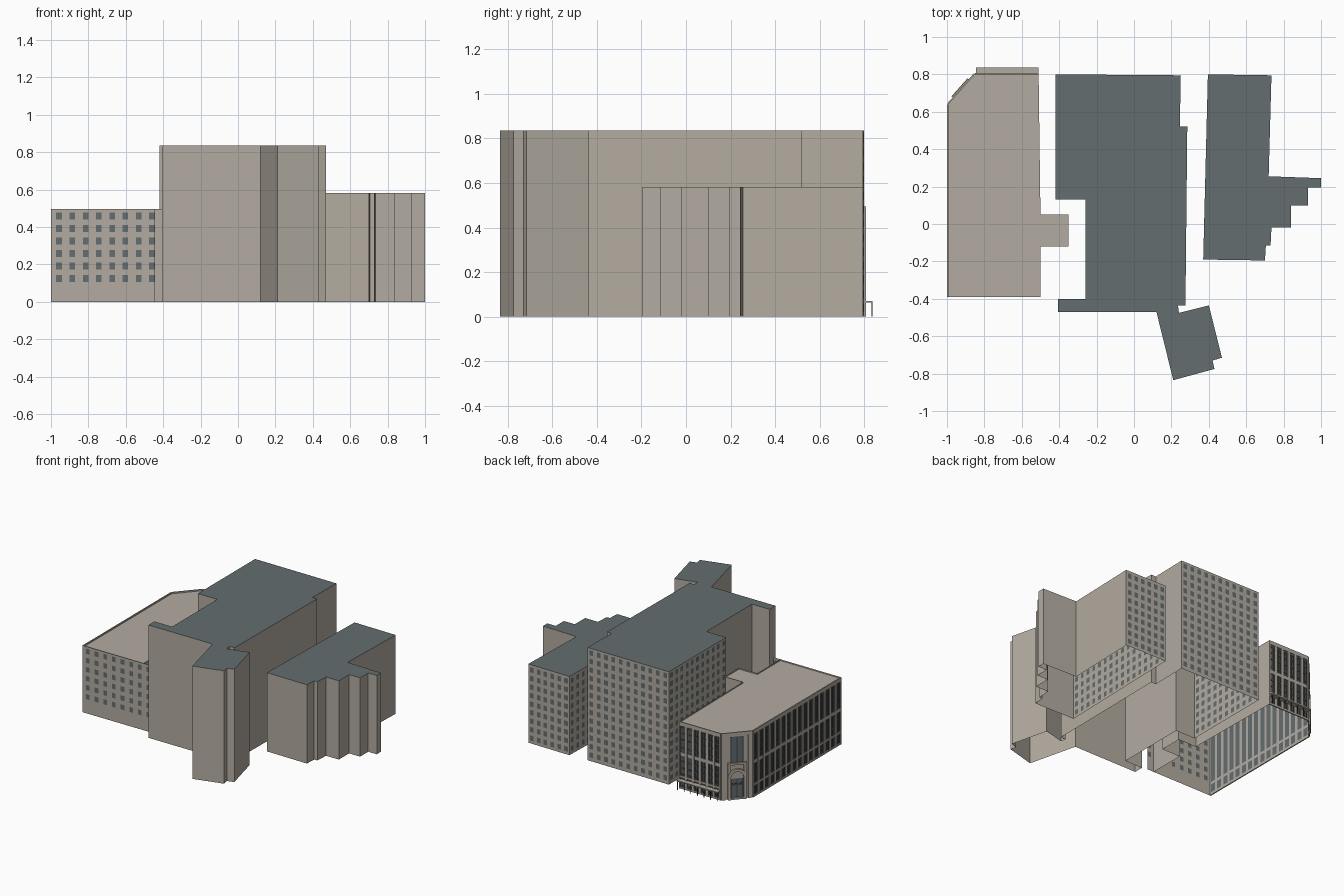
import bpy, bmesh, math
from mathutils import Vector

if "Cube" in bpy.data.objects:
    bpy.data.objects.remove(bpy.data.objects["Cube"])


def material(name, rgb):
    m = bpy.data.materials.new(name)
    m.diffuse_color = (*rgb, 1)
    m.use_nodes = True
    m.node_tree.nodes["Principled BSDF"].inputs["Base Color"].default_value = m.diffuse_color
    return m


MATS = [material("beige stone", (0.45, 0.41, 0.355)),
        material("slate glass", (0.125, 0.155, 0.162)),
        material("dark bronze frame", (0.06, 0.06, 0.058))]
STONE, GLASS, FRAME = 0, 1, 2


def finish(bm, name):
    me = bpy.data.meshes.new(name)
    bm.to_mesh(me)
    bm.free()
    for m in MATS:
        me.materials.append(m)
    ob = bpy.data.objects.new(name, me)
    bpy.context.collection.objects.link(ob)
    return ob


def grid_wall(bm, p, q, h, us, zs):
    """Wall from p to q; cells lying in both a u-range and a z-range become glass."""
    L = (q - p).length
    d = (q - p) / L
    ucut = sorted({0, L, *[v for r in us for v in r]})
    zcut = sorted({0, h, *[v for r in zs for v in r]})
    inside = lambda v, rs: any(a < v < b for a, b in rs)
    vs = [[bm.verts.new((*(p + d * u), z)) for z in zcut] for u in ucut]
    for i in range(len(ucut) - 1):
        for j in range(len(zcut) - 1):
            f = bm.faces.new((vs[i][j], vs[i + 1][j], vs[i + 1][j + 1], vs[i][j + 1]))
            um, zm = (ucut[i] + ucut[i + 1]) / 2, (zcut[j] + zcut[j + 1]) / 2
            f.material_index = GLASS if inside(um, us) and inside(zm, zs) else STONE


def spans(first, pitch, n, width):
    return [(first + i * pitch - width / 2, first + i * pitch + width / 2) for i in range(n)]


def even(L, n, width):
    return spans(L / n / 2, L / n, n, width)


def building(name, pts, h, walls, roof_mat, parapet=0):
    """Open-bottomed block; walls maps an edge number to its window ranges."""
    bm = bmesh.new()
    pts = [Vector(p) for p in pts]
    for i, p in enumerate(pts):
        us, zs = walls.get(i, ([], []))
        grid_wall(bm, p, pts[(i + 1) % len(pts)], h, us, zs)
    roof = bm.faces.new([bm.verts.new((*p, h)) for p in pts])
    roof.material_index = roof_mat
    if parapet:
        bmesh.ops.inset_region(bm, faces=[roof], thickness=0.012)
        ext = bmesh.ops.extrude_face_region(bm, geom=[roof])["geom"]
        bmesh.ops.translate(bm, vec=(0, 0, -parapet),
                            verts=[g for g in ext if isinstance(g, bmesh.types.BMVert)])
        if roof.is_valid:
            bm.faces.remove(roof)
    return finish(bm, name)


# ---- wall-mounted relief, given in wall coordinates (u along wall, z up)
def prism(bm, p, q, uz, depth, mat):
    d = (q - p).normalized()
    n = Vector((d.y, -d.x))
    back = [bm.verts.new((*(p + d * u), z)) for u, z in uz]
    front = [bm.verts.new((*(p + d * u + n * depth), z)) for u, z in uz]
    fs = [bm.faces.new(front)]
    k = len(uz)
    for i in range(k):
        j = (i + 1) % k
        fs.append(bm.faces.new((back[i], back[j], front[j], front[i])))
    for f in fs:
        f.material_index = mat


def plate(bm, p, q, u0, u1, z0, z1, depth, mat):
    prism(bm, p, q, [(u0, z0), (u1, z0), (u1, z1), (u0, z1)], depth, mat)


def box(name, lo, hi, mat):
    bm = bmesh.new()
    bmesh.ops.create_cube(bm, size=1)
    for v in bm.verts:
        v.co = [(a + b) / 2 + c * (b - a) for a, b, c in zip(lo, hi, v.co)]
    for f in bm.faces:
        f.material_index = mat
    return finish(bm, name)


# ---- tall middle building: windows on the back and left walls
TOWER = [(.25, .795), (-.42, .80), (-.42, .13), (-.26, .13), (-.26, -.40), (-.405, -.40),
         (-.405, -.47), (.12, -.47), (.21, -.835), (.43, -.775), (.42, -.73), (.47, -.715),
         (.40, -.435), (.24, -.475), (.235, -.435), (.275, -.435), (.285, .52), (.245, .52)]
rows = spans(.045, .063, 13, .037)
building("tall_building", TOWER, .835,
         {0: (even(.67, 11, .03), rows), 1: (even(.67, 11, .03), rows)}, GLASS)

# ---- stepped building on the right
STEPPED = [(.735, .795), (.395, .80), (.37, -.19), (.70, -.195), (.705, -.115), (.73, -.115),
           (.735, -.02), (.84, -.02), (.84, .10), (.93, .10), (.93, .195), (1, .195),
           (1, .245), (.72, .255)]
rows = spans(.04, .063, 9, .037)
building("stepped_building", STEPPED, .583,
         {0: (even(.34, 6, .03), rows), 1: (even(.99, 16, .03), rows)}, GLASS)

# ---- low ornate building on the left
LOW = [(-.51, .80), (-.85, .80), (-.992, .64), (-.992, -.39), (-.5, -.39), (-.5, -.12),
       (-.35, -.12), (-.35, .05), (-.5, .05)]
V = [Vector(p) for p in LOW]
CH = (V[2] - V[1]).length
tall = [(.02, .08), (.10, .455)]
building("low_building", LOW, .495,
         {0: (even(.34, 6, .036), tall), 2: (even(1.03, 16, .042), tall),
          1: ([(.27 * CH, .73 * CH)], [(0, .15), (.27, .46)]),
          3: (spans(.035, .071, 8, .03), spans(.124, .067, 6, .037))}, STONE, .01)

# Bay facades: pilasters, dark frames, spandrels and cornices
for name, i, n in (("back_facade", 0, 6), ("left_facade", 2, 16)):
    bm = bmesh.new()
    p, q = V[i], V[i + 1]
    L = (q - p).length
    w = L / n
    for k in range(n + 1):
        a, b = max(0, k * w - .14 * w), min(L, k * w + .14 * w)
        plate(bm, p, q, a, b, 0, .465, .008, STONE)
    for k in range(n):
        u = k * w
        for c, half in ((.2, .06), (.5, .05), (.8, .06)):
            plate(bm, p, q, u + (c - half) * w, u + (c + half) * w, .015, .46, .004, FRAME)
        for z in (.02, .08, .105, .15, .20, .30, .36, .41, .452):
            plate(bm, p, q, u + .15 * w, u + .85 * w, z - .006, z + .006, .004, FRAME)
        plate(bm, p, q, u + .15 * w, u + .85 * w, .245, .27, .0055, STONE)
    for z0, z1 in ((0, .012), (.086, .098), (.465, .495)):
        plate(bm, p, q, 0, L, z0, z1, .008, STONE)
    finish(bm, name)

# Chamfered corner entrance: piers, portal with round arch, door frame
bm = bmesh.new()
p, q = V[1], V[2]
c = CH / 2
for a, b in ((0, .14 * CH), (.86 * CH, CH)):
    plate(bm, p, q, a, b, 0, .495, .008, STONE)
plate(bm, p, q, 0, CH, .47, .495, .008, STONE)
for s in (-1, 1):
    a, b = sorted((c + s * .045, c + s * .065))
    plate(bm, p, q, a, b, 0, .16, .016, STONE)
    plate(bm, p, q, a, b, .16, .27, .010, STONE)
r0, r1, N = .045, .065, 8
for k in range(N):
    t0, t1 = math.pi * k / N, math.pi * (k + 1) / N
    prism(bm, p, q, [(c + r * math.cos(t), .16 + r * math.sin(t))
                     for r, t in ((r0, t0), (r1, t0), (r1, t1), (r0, t1))], .016, STONE)
plate(bm, p, q, c - .065, c + .065, .255, .27, .014, STONE)
plate(bm, p, q, c - .045, c + .045, 0, .012, .014, STONE)
for u in (-.04, 0, .04):
    plate(bm, p, q, c + u - .004, c + u + .004, .01, .15, .004, FRAME)
    plate(bm, p, q, c + u - .002, c + u + .002, .27, .46, .004, FRAME)
plate(bm, p, q, c - .045, c + .045, .10, .115, .004, FRAME)
finish(bm, "corner_entrance")

# Canopy with thin posts along the back
box("canopy", (-.845, .80, .063), (-.51, .838, .071), STONE)
for k in range(7):
    x = -.84 + k * .0542
    box("canopy_post", (x - .002, .832, 0), (x + .002, .836, .063), FRAME)
